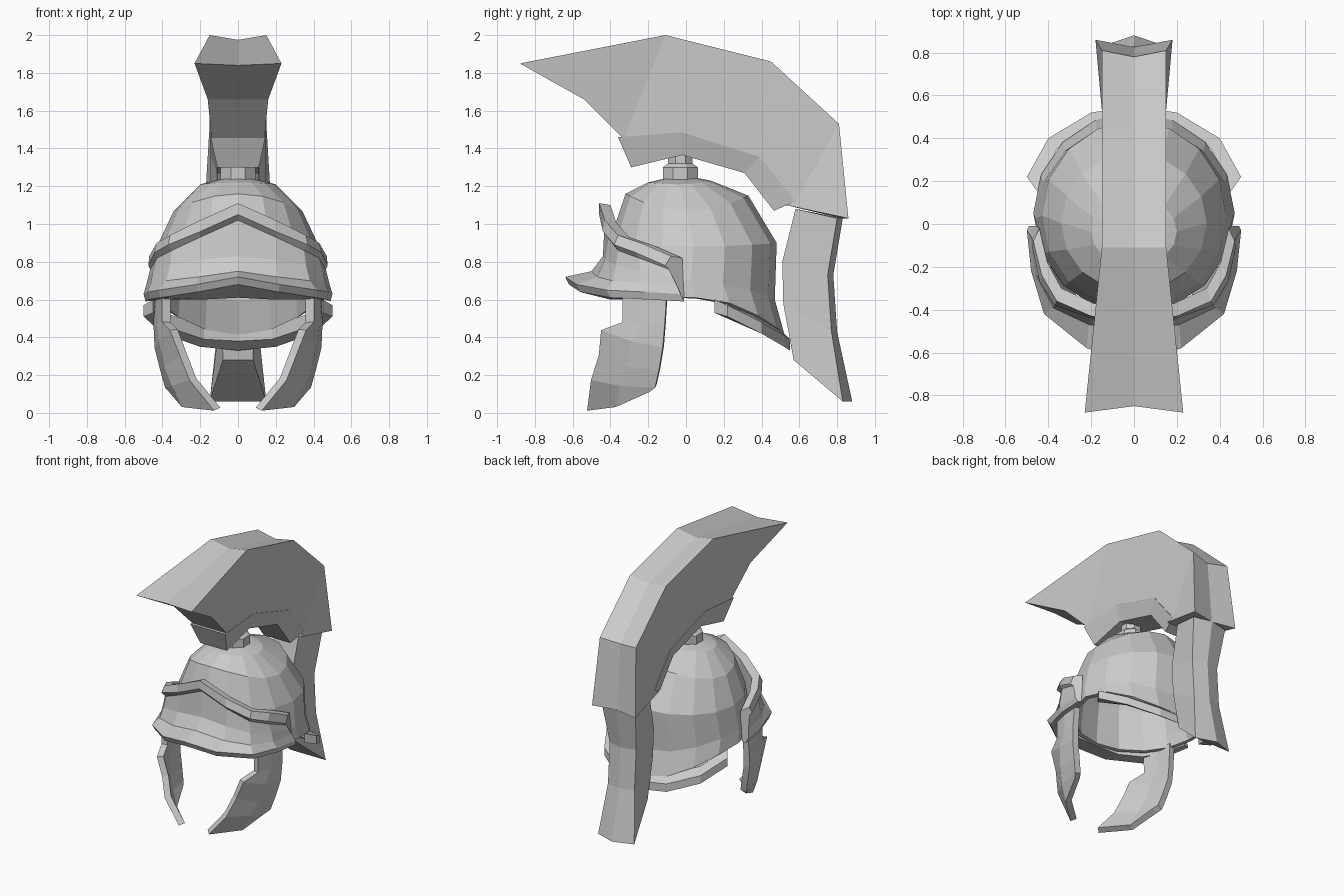
import bpy, bmesh, math

if "Cube" in bpy.data.objects:
    bpy.data.objects.remove(bpy.data.objects["Cube"])


def loft(name, rows, ring=False, caps=False, solid=0, offset=-1, mirror=False):
    """Skin quads between rows of points; optionally wrap each row, cap ends, thicken, mirror."""
    bm = bmesh.new()
    vs = [[bm.verts.new(p) for p in r] for r in rows]
    n = len(rows[0])
    for a, b in zip(vs, vs[1:]):
        for i in range(n if ring else n - 1):
            j = (i + 1) % n
            bm.faces.new((a[i], a[j], b[j], b[i]))
    if caps:
        bm.faces.new(vs[0])
        bm.faces.new(vs[-1])
    bmesh.ops.remove_doubles(bm, verts=bm.verts, dist=1e-4)
    bmesh.ops.recalc_face_normals(bm, faces=bm.faces)
    me = bpy.data.meshes.new(name)
    bm.to_mesh(me)
    bm.free()
    ob = bpy.data.objects.new(name, me)
    bpy.context.collection.objects.link(ob)
    if solid:
        m = ob.modifiers.new("thickness", "SOLIDIFY")
        m.thickness, m.offset = solid, offset
    if mirror:
        ob.modifiers.new("mirror", "MIRROR")
    return ob


def full(half):
    """Mirror a centre-to-side curve across x = 0."""
    return [(-x, y, z) for x, y, z in reversed(half[1:])] + list(half)


def moved(curve, sx=1, dy=0, dz=0):
    return [(x * sx, y + dy, z + dz) for x, y, z in curve]


# Bowl: rings of (half width, y front, y back, z front, z side, z back)
SEG = 16
rings = [(0, -.03, -.03, 1.26, 1.26, 1.26),
         (.20, -.20, .13, 1.22, 1.21, 1.23),
         (.34, -.32, .33, 1.16, 1.07, 1.15),
         (.43, -.40, .48, .92, .88, .90),
         (.46, -.42, .47, .72, .70, .60),
         (.47, -.42, .52, .61, .61, .42)]
rows = []
for rx, yf, yb, zf, zs, zb in rings:
    row = []
    for k in range(SEG):
        c, s = (f(2 * math.pi * k / SEG) for f in (math.cos, math.sin))
        zend = zb if s > 0 else zf
        row.append((rx * c, (yf + yb) / 2 + (yb - yf) / 2 * s, zs + (zend - zs) * s * s))
    rows.append(row)
loft("bowl", rows, ring=True, solid=.03)

# Flared neck guard around the back
outer = [(0, .55, .39), (.2, .52, .41), (.4, .40, .48), (.5, .22, .57)]
inner = [(0, .49, .45), (.18, .46, .46), (.36, .35, .52), (.45, .15, .60)]
curves = [inner, outer, moved(outer, dz=-.06), moved(inner, dz=-.07)]
loft("neck_guard", zip_rows := list(zip(*map(full, curves))), ring=True, caps=True)

# Brow plate: peaked lip, waist and projecting brim
lip = [(0, -.46, 1.11), (.2, -.43, 1.02), (.36, -.36, .94), (.43, -.24, .90), (.47, -.08, .83)]
lip_low = [(0, -.46, 1.05), (.2, -.44, .96), (.37, -.38, .89), (.44, -.27, .85), (.475, -.11, .78)]
neck = [(0, -.43, 1.02), (.2, -.41, .93), (.35, -.36, .86), (.43, -.25, .82), (.465, -.09, .76)]
waist = [(0, -.44, .83), (.2, -.43, .81), (.36, -.37, .78), (.45, -.24, .75), (.475, -.07, .72)]
root = [(0, -.50, .75), (.21, -.47, .72), (.38, -.39, .70), (.46, -.24, .69), (.485, -.05, .68)]
brim = [(0, -.64, .72), (.22, -.58, .68), (.42, -.42, .65), (.48, -.22, .64), (.50, -.03, .63)]
under = [(0, -.42, .61), (.19, -.40, .60), (.34, -.32, .60), (.42, -.19, .60), (.46, -.01, .60)]
curves = [lip, lip_low, neck, waist, root, brim, moved(brim, .98, .02, -.04), under,
          moved(waist, .92, .05), moved(lip, .94, .06, -.01)]
loft("brow_plate", list(zip(*map(full, curves))), ring=True, caps=True)

# Cheek guards: rows of front, middle, back points
cheek = [[(.38, -.33, .63), (.41, -.22, .63), (.42, -.10, .63)],
         [(.38, -.33, .48), (.41, -.22, .47), (.425, -.11, .47)],
         [(.34, -.44, .44), (.40, -.28, .38), (.42, -.12, .35)],
         [(.29, -.45, .31), (.37, -.31, .25), (.39, -.14, .23)],
         [(.24, -.49, .18), (.33, -.34, .15), (.365, -.16, .14)],
         [(.11, -.51, .02), (.28, -.36, .04), (.345, -.19, .12)]]
loft("cheek_guards", cheek, solid=.045, offset=0, mirror=True)

# Crest: stations of outer (y, z, half width), inner (y, z, half width), groove (dy, dz)
crest = [((-.88, 1.85, .23), (-.54, 1.66, .16), (.03, -.01)),
         ((-.11, 2.0, .15), (-.33, 1.45, .14), (0, -.025)),
         ((.17, 1.93, .15), (-.02, 1.48, .14), (0, -.025)),
         ((.45, 1.86, .15), (.38, 1.35, .14), (-.01, -.025)),
         ((.81, 1.53, .15), (.58, 1.12, .14), (-.03, -.02)),
         ((.86, 1.03, .18), (.53, 1.10, .15), (-.035, 0))]
rows = [[(-wi, yi, zi), (-wo, yo, zo), (0, yo + dy, zo + dz), (wo, yo, zo), (wi, yi, zi)]
        for (yo, zo, wo), (yi, zi, wi), (dy, dz) in crest]
loft("crest", rows, ring=True, caps=True)

# Crest holder: bent channel under the crest, upper and lower (y, z)
holder = [((-.36, 1.46), (-.29, 1.30)), ((-.02, 1.485), (-.02, 1.365)),
          ((.39, 1.355), (.31, 1.27)), ((.58, 1.12), (.465, 1.07))]
rows = [[(-.11, *lo), (-.145, *up), (.145, *up), (.11, *lo)] for up, lo in holder]
loft("crest_holder", rows, ring=True, caps=True)

# Tail: front (y, z), back corner (y, z), back ridge y, front and back half widths
tail = [(.58, 1.08, .80, 1.03, .83, .10, .14), (.51, .80, .75, .73, .78, .09, .11),
        (.515, .58, .77, .43, .80, .085, .11), (.57, .28, .83, .06, .88, .08, .15)]
rows = [[(-wf, yf, zf), (-wb, yb, zb), (0, yr, zb), (wb, yb, zb), (wf, yf, zf)]
        for yf, zf, yb, zb, yr, wf, wb in tail]
loft("crest_tail", rows, ring=True, caps=True)

# Stepped octagonal knob joining holder to bowl
rows = [[(r * math.cos(math.pi * (k + .5) / 4), -.03 + r * math.sin(math.pi * (k + .5) / 4), z)
         for k in range(8)]
        for r, z in ((.10, 1.23), (.10, 1.30), (.07, 1.32), (.07, 1.38))]
loft("crest_knob", rows, ring=True, caps=True)
